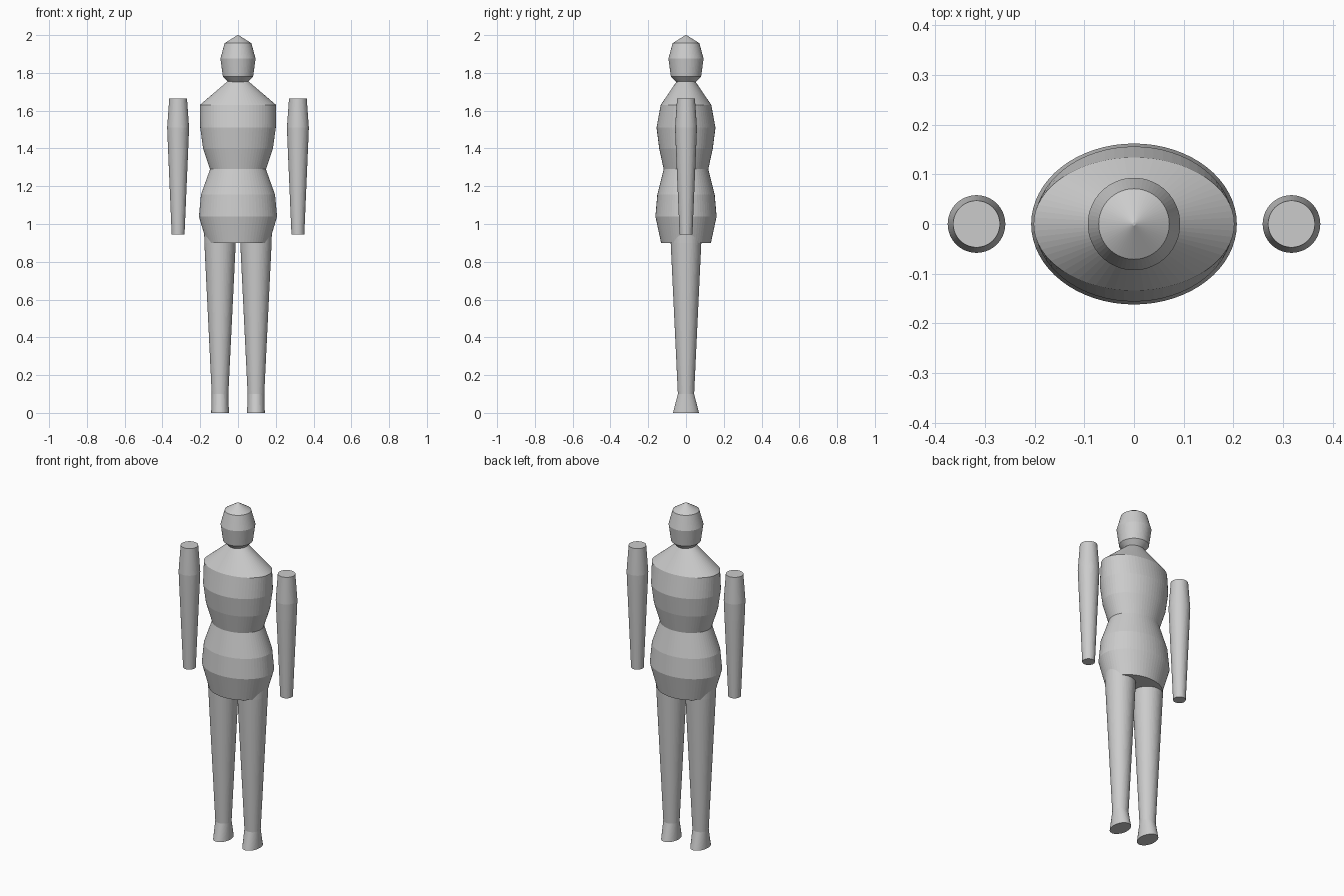
import bpy
import bmesh
from math import cos, sin, tau

cube = bpy.data.objects.get("Cube")
if cube:
    bpy.data.objects.remove(cube, do_unlink=True)

grey = bpy.data.materials.new("plain grey")
grey.use_nodes = True
colour = (0.6, 0.6, 0.6, 1)
grey.diffuse_color = colour
grey.node_tree.nodes["Principled BSDF"].inputs["Base Color"].default_value = colour


def loft(name, sections, x=0, sides=64):
    """Capped skin through ellipses given as (height, x radius, y radius)."""
    bm = bmesh.new()
    rings = [[bm.verts.new((rx * cos(tau * i / sides), ry * sin(tau * i / sides), z))
              for i in range(sides)] for z, rx, ry in sections]
    for low, high in zip(rings, rings[1:]):
        for i in range(sides):
            j = (i + 1) % sides
            bm.faces.new((low[i], low[j], high[j], high[i]))
    bm.faces.new(rings[0][::-1])
    bm.faces.new(rings[-1])
    mesh = bpy.data.meshes.new(name)
    bm.to_mesh(mesh)
    bm.free()
    mesh.materials.append(grey)
    obj = bpy.data.objects.new(name, mesh)
    obj.location.x = x
    bpy.context.collection.objects.link(obj)
    return obj


def round_sections(*pairs):
    return [(z, r, r) for z, r in pairs]


# Torso from hips to the base of the neck
loft("torso", [
    (0.90, 0.165, 0.132), (1.04, 0.207, 0.162), (1.155, 0.196, 0.152),
    (1.29, 0.148, 0.118), (1.40, 0.185, 0.142), (1.51, 0.2, 0.156),
    (1.63, 0.202, 0.134), (1.76, 0.05, 0.046)])

# Head with a pointed crown
loft("head", round_sections(
    (1.75, 0.05), (1.78, 0.08), (1.875, 0.093), (1.957, 0.071), (2.0, 0.003)))

# Arms and legs on both sides
for side, s in (("left", 1), ("right", -1)):
    loft(side + "_arm", round_sections(
        (0.945, 0.034), (1.41, 0.054), (1.51, 0.058), (1.665, 0.047)), s * 0.317)
    loft(side + "_leg", [
        (0, 0.047, 0.069), (0.1, 0.044, 0.043), (0.9, 0.083, 0.081),
        (0.95, 0.084, 0.082)], s * 0.095)
